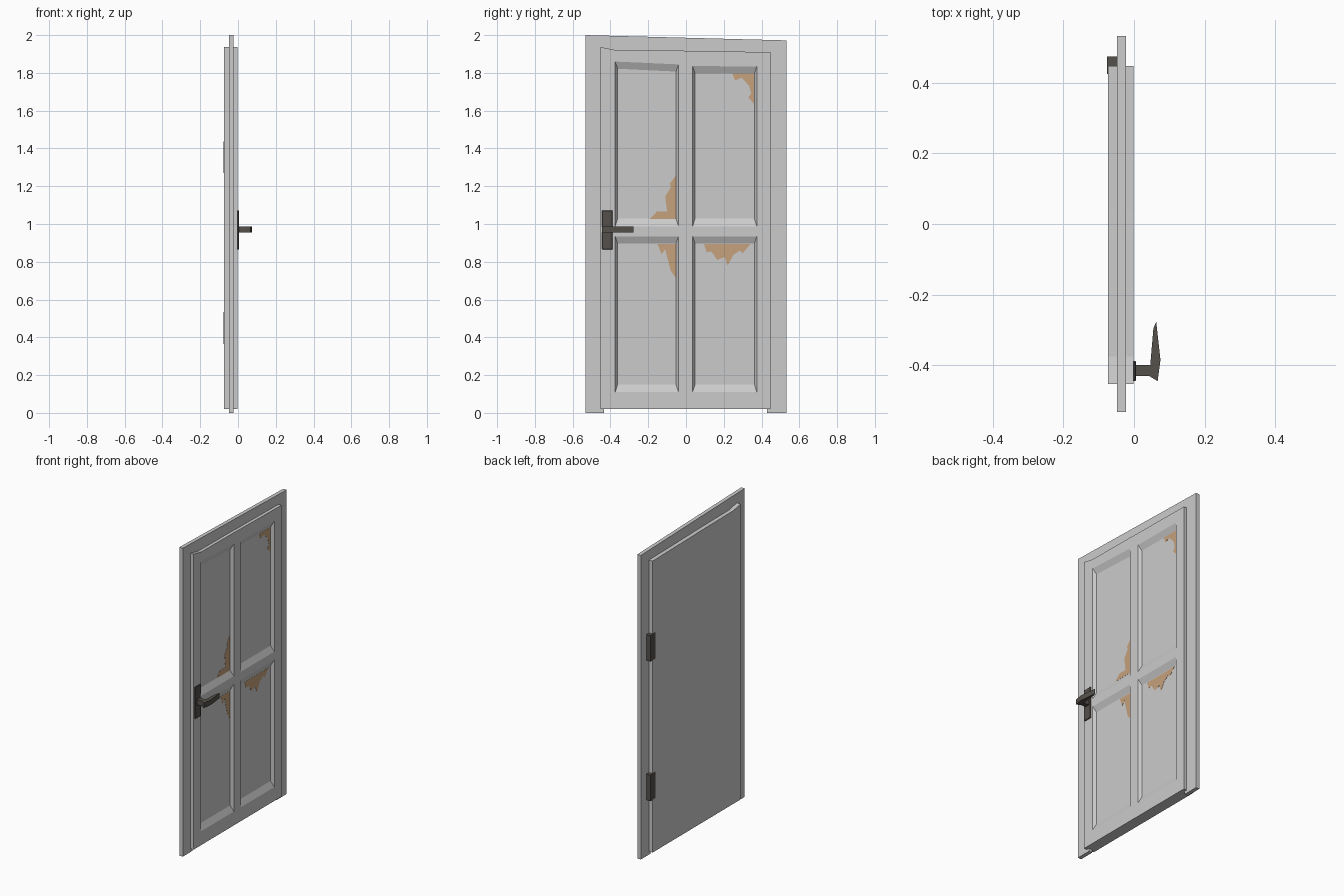
import bpy, bmesh
from mathutils import Vector

if "Cube" in bpy.data.objects:
    bpy.data.objects.remove(bpy.data.objects["Cube"])


def material(name, rgb):
    m = bpy.data.materials.new(name)
    m.diffuse_color = (*rgb, 1)
    m.use_nodes = True
    m.node_tree.nodes["Principled BSDF"].inputs["Base Color"].default_value = m.diffuse_color
    return m


def finish(name, bm, mat=None):
    bmesh.ops.remove_doubles(bm, verts=bm.verts, dist=1e-5)
    bmesh.ops.recalc_face_normals(bm, faces=bm.faces)
    me = bpy.data.meshes.new(name)
    bm.to_mesh(me)
    bm.free()
    ob = bpy.data.objects.new(name, me)
    bpy.context.collection.objects.link(ob)
    if mat:
        me.materials.append(mat)
    return ob


def prism(name, pts, vec, mat=None):
    """Extrude a flat outline along vec."""
    bm = bmesh.new()
    face = bm.faces.new([bm.verts.new(p) for p in pts])
    ext = bmesh.ops.extrude_face_region(bm, geom=[face], use_keep_orig=True)
    moved = [g for g in ext["geom"] if isinstance(g, bmesh.types.BMVert)]
    bmesh.ops.translate(bm, verts=moved, vec=vec)
    return finish(name, bm, mat)


iron = material("dark_iron", (0.09, 0.08, 0.07))
wood = material("bare_wood", (0.56, 0.36, 0.2))

# Frame: two jambs and a crooked head in one outline
outline = [(-.533, 0), (-.435, 0), (-.435, 1.9), (.43, 1.88), (.43, 0),
           (.532, 0), (.532, 1.972), (-.533, 2)]
prism("door_frame", [(-.048, y, z) for y, z in outline], (.025, 0, 0))

# Door slab: grid front with four bevelled recesses, flat back
XF, XB, DEPTH = -.002, -.074, .018
ys = [-.453, -.375, -.04, .035, .375, .448]
rows = [[.02] * 6, [.11] * 6, [.935] * 6, [.988] * 6,
        [1.86, 1.86, 1.845, 1.836, 1.834, 1.834],
        [1.937, 1.921, 1.918, 1.916, 1.911, 1.91]]
bm = bmesh.new()
front = [[bm.verts.new((XF, y, z)) for y, z in zip(ys, r)] for r in rows]
for j in range(5):
    for i in range(5):
        q = [front[j][i], front[j][i + 1], front[j + 1][i + 1], front[j + 1][i]]
        if i not in (1, 3) or j not in (1, 3):
            bm.faces.new(q)
            continue
        shift = [(.013, .04), (-.013, .04), (-.013, -.038), (.013, -.038)]
        inner = [bm.verts.new(v.co + Vector((-DEPTH, a, b)))
                 for v, (a, b) in zip(q, shift)]
        for k in range(4):
            n = (k + 1) % 4
            bm.faces.new([q[k], q[n], inner[n], inner[k]])
        bm.faces.new(inner)
rim = (front[0] + [r[5] for r in front[1:]] + front[5][4::-1]
       + [r[0] for r in front[4:0:-1]])
back = [bm.verts.new((XB, v.co.y, v.co.z)) for v in rim]
for k in range(len(rim)):
    n = (k + 1) % len(rim)
    bm.faces.new([rim[k], back[k], back[n], rim[n]])
bm.faces.new(back)
finish("door_slab", bm)

# Patches of bare wood on the panels
patches = [
    [(.245, 1.797), (.361, 1.797), (.361, 1.635), (.33, 1.67), (.345, 1.69),
     (.335, 1.73), (.295, 1.775), (.26, 1.76)],
    [(-.19, 1.027), (-.054, 1.027), (-.054, 1.255), (-.085, 1.215),
     (-.08, 1.195), (-.11, 1.145), (-.1, 1.065), (-.155, 1.065)],
    [(-.15, .893), (-.054, .893), (-.054, .715), (-.08, .75), (-.11, .865),
     (-.13, .84)],
    [(.095, .893), (.34, .893), (.30, .845), (.285, .86), (.25, .835),
     (.22, .78), (.205, .825), (.165, .81), (.135, .855), (.11, .85)],
]
for k, p in enumerate(patches):
    prism(f"bare_patch_{k + 1}",
          [(XF - DEPTH - .001, y, z) for y, z in p], (.002, 0, 0), wood)

# Handle: back plate, then stem and lever in one outline
plate = prism("handle_plate", [(-.003, y, z) for y, z in
              [(-.445, .865), (-.388, .865), (-.388, 1.072), (-.445, 1.072)]],
              (.009, 0, 0), iron)
bev = plate.modifiers.new("bevel", "BEVEL")
bev.width, bev.segments = .003, 1
lever = [(.004, -.43), (.042, -.43), (.067, -.445), (.075, -.385),
         (.063, -.277), (.055, -.295), (.046, -.4), (.004, -.4)]
prism("handle_lever", [(x, y, .954) for x, y in lever], (0, 0, .033), iron)

# Hinges: L-section wrapping the back edge of the door
section = [(-.046, .446), (-.046, .475), (-.077, .475), (-.077, .425),
           (-.073, .425), (-.073, .446)]
for name, z in (("lower_hinge", .365), ("upper_hinge", 1.27)):
    prism(name, [(x, y, z) for x, y in section], (0, 0, .168), iron)
